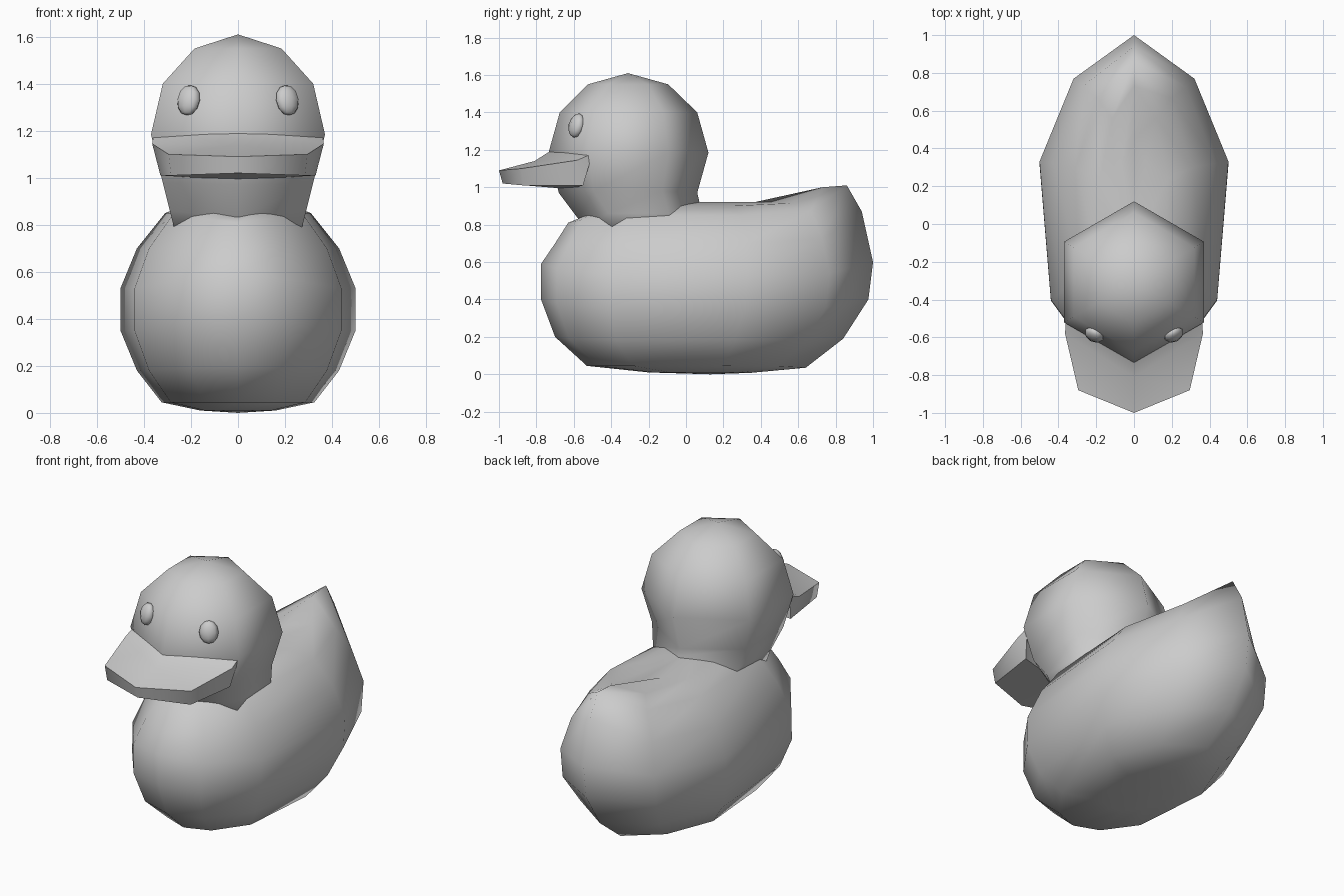
import bpy, bmesh, math

if "Cube" in bpy.data.objects:
    bpy.data.objects.remove(bpy.data.objects["Cube"])


def finish(name, bm, angle=80):
    bmesh.ops.recalc_face_normals(bm, faces=bm.faces[:])
    mesh = bpy.data.meshes.new(name)
    bm.to_mesh(mesh)
    bm.free()
    ob = bpy.data.objects.new(name, mesh)
    bpy.context.collection.objects.link(ob)
    bpy.ops.object.select_all(action='DESELECT')
    ob.select_set(True)
    bpy.context.view_layer.objects.active = ob
    bpy.ops.object.shade_smooth_by_angle(angle=math.radians(angle))
    return ob


def loft(name, plan, levels, bottom, top):
    """Stack mirrored plan outlines.
    plan: half outline (x factor, position front to back 0..1, z blend toward front, toward back)
    levels: (half width, y front, y back, z front, z side, z back)"""
    bm = bmesh.new()
    outline = plan + [(-x, t, f, b) for x, t, f, b in plan[-2:0:-1]]
    rings = []
    for w, yf, yb, zf, zs, zb in levels:
        rings.append([bm.verts.new((x * w, yf + (yb - yf) * t, zs + (zf - zs) * f + (zb - zs) * b))
                      for x, t, f, b in outline])
    n = len(outline)
    for a, b in zip(rings, rings[1:]):
        for i in range(n):
            j = (i + 1) % n
            bm.faces.new((a[i], a[j], b[j], b[i]))
    for ring, tip in ((rings[0], bottom), (rings[-1], top)):
        pole = bm.verts.new(tip)
        for i in range(n):
            bm.faces.new((ring[i], ring[(i + 1) % n], pole))
    return finish(name, bm)


# Body with upturned tail
body_plan = [(0, 0, 1, 0), (0.46, 0.048, 0.6, 0), (0.88, 0.211, 0, 0),
             (1, 0.623, 0, 0), (0.64, 0.87, 0, 0.15), (0, 1, 0, 1)]
loft("body", body_plan, [
    (0.16, -0.20, 0.35, 0.010, 0.010, 0.008),
    (0.325, -0.53, 0.64, 0.045, 0.045, 0.035),
    (0.43, -0.70, 0.84, 0.20, 0.18, 0.19),
    (0.50, -0.775, 0.975, 0.40, 0.35, 0.40),
    (0.50, -0.775, 1.00, 0.59, 0.53, 0.60),
    (0.43, -0.70, 0.94, 0.70, 0.70, 0.87),
    (0.31, -0.63, 0.86, 0.81, 0.85, 1.01),
    (0.18, -0.57, 0.73, 0.835, 0.90, 1.00),
    (0.10, -0.50, 0.45, 0.85, 0.91, 0.92),
], (0, 0.13, 0), (0, 0.0, 0.92))

# Six-sided head and neck
head_plan = [(0, 0, 1, 0), (1, 0.25, 0, 0), (1, 0.75, 0, 0), (0, 1, 0, 1)]
loft("head", head_plan, [
    (0.27, -0.55, 0.08, 0.76, 0.78, 0.86),
    (0.29, -0.575, 0.07, 0.83, 0.86, 0.93),
    (0.32, -0.68, 0.06, 0.97, 0.98, 0.97),
    (0.37, -0.735, 0.12, 1.185, 1.185, 1.185),
    (0.32, -0.675, 0.06, 1.40, 1.40, 1.40),
    (0.185, -0.525, -0.095, 1.55, 1.55, 1.55),
], (0, -0.25, 0.76), (0, -0.31, 1.61))

# Bill, modelled as a right half and mirrored
bm = bmesh.new()
v = [bm.verts.new(c) for c in [
    (0, -0.98, 1.02), (0.285, -0.87, 1.01), (0.33, -0.55, 1.01), (0, -0.62, 0.99),
    (0, -1.0, 1.09), (0.295, -0.88, 1.10), (0.365, -0.58, 1.145),
    (0, -0.81, 1.14), (0, -0.70, 1.21), (0.36, -0.50, 1.18)]]
for f in [(0, 1, 2, 3), (0, 4, 5, 1), (1, 5, 6, 2), (4, 7, 5), (5, 7, 6),
          (7, 8, 6), (8, 9, 6), (2, 6, 9), (2, 9, 8, 3)]:
    bm.faces.new([v[i] for i in f])
half = bm.verts[:] + bm.edges[:] + bm.faces[:]
bmesh.ops.mirror(bm, geom=half, axis='X', merge_dist=0.001)
finish("bill", bm, 65)

# Eyes
for side, name in ((1, "eye_left"), (-1, "eye_right")):
    bm = bmesh.new()
    bmesh.ops.create_uvsphere(bm, u_segments=8, v_segments=6, radius=1)
    eye = finish(name, bm)
    eye.scale = (0.055, 0.038, 0.066)
    eye.location = (side * 0.21, -0.585, 1.33)
    eye.rotation_euler = (math.radians(-15), 0, side * math.radians(30))
